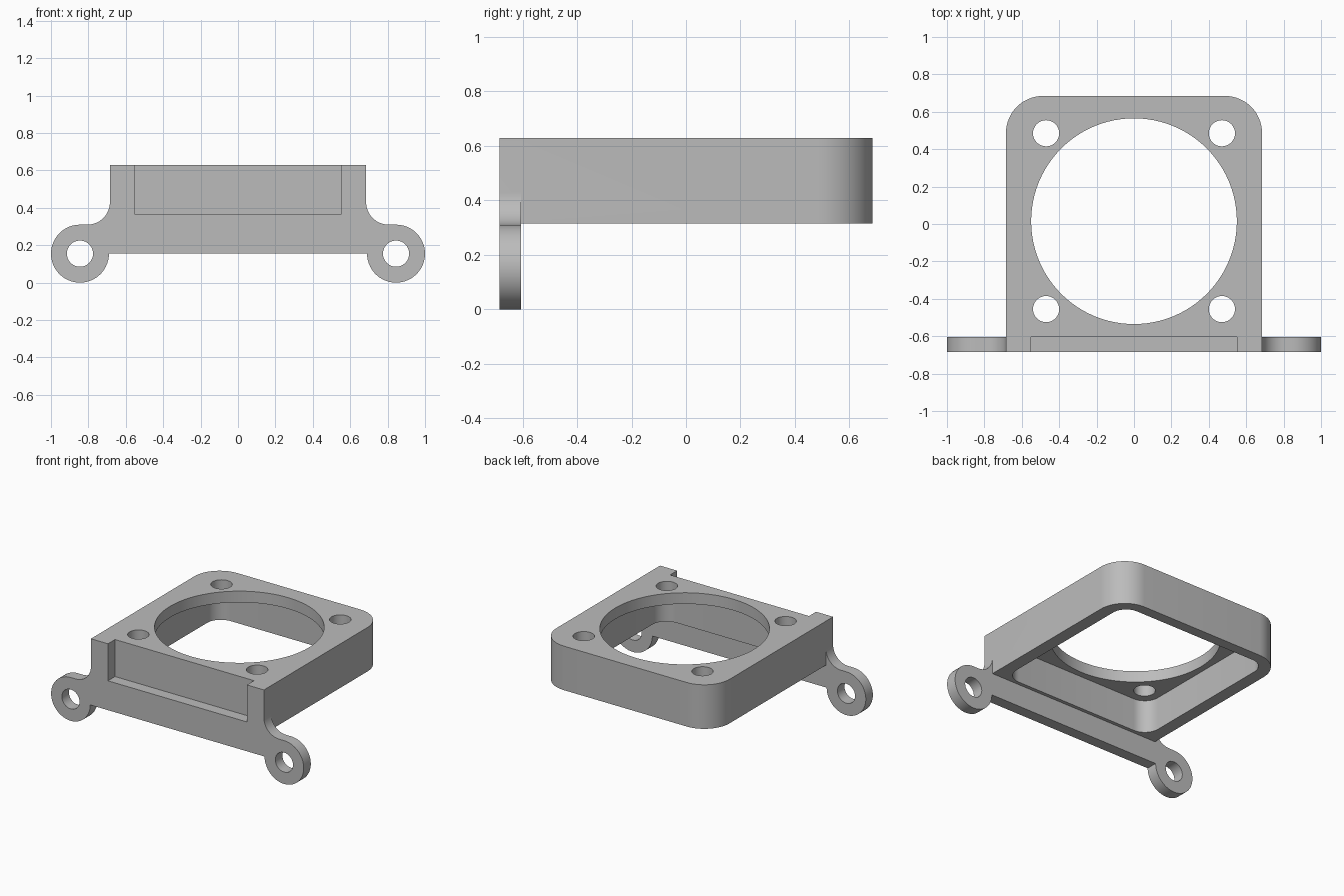
import bpy, bmesh
from math import cos, sin, pi, radians

if "Cube" in bpy.data.objects:
    bpy.data.objects.remove(bpy.data.objects["Cube"])

grey = bpy.data.materials.new("plain grey")
grey.use_nodes = True
grey.diffuse_color = (0.5, 0.5, 0.5, 1)
grey.node_tree.nodes["Principled BSDF"].inputs["Base Color"].default_value = (0.5, 0.5, 0.5, 1)

HALF, PLATE, TOP, FLOOR = 0.685, 0.08, 0.63, 0.315
FAN_Y = 0.015        # centre of the fan opening
BACK = PLATE - HALF  # rear face of the front bracket


def arc(cx, cy, r, start, end, n=16):
    """Points along an arc, angles in degrees."""
    angles = [radians(start + (end - start) * i / n) for i in range(n + 1)]
    return [(cx + r * cos(a), cy + r * sin(a)) for a in angles]


def circle(cx, cy, r, n):
    return arc(cx, cy, r, 0, 360, n)[:-1]


def prism(name, outline, low, high, along_y=False):
    """Extrude an outline along z, or an x-z outline along y."""
    bm = bmesh.new()
    place = (lambda p: (p[0], low, p[1])) if along_y else (lambda p: (p[0], p[1], low))
    face = bm.faces.new([bm.verts.new(place(p)) for p in outline])
    new = bmesh.ops.extrude_face_region(bm, geom=[face])["geom"]
    step = (0, high - low, 0) if along_y else (0, 0, high - low)
    bmesh.ops.translate(bm, vec=step, verts=[v for v in new if isinstance(v, bmesh.types.BMVert)])
    bmesh.ops.recalc_face_normals(bm, faces=bm.faces)
    mesh = bpy.data.meshes.new(name)
    bm.to_mesh(mesh)
    bm.free()
    mesh.materials.append(grey)
    obj = bpy.data.objects.new(name, mesh)
    bpy.context.collection.objects.link(obj)
    return obj


def combine(target, other, operation):
    """Apply a boolean and discard the second object."""
    mod = target.modifiers.new(operation, "BOOLEAN")
    mod.operation, mod.object, mod.solver = operation, other, "EXACT"
    bpy.context.view_layer.objects.active = target
    bpy.ops.object.modifier_apply(modifier=mod.name)
    bpy.data.objects.remove(other)


# Housing: square front corners, rounded back corners
R = 0.2
housing = prism("fan_mount",
                [(-HALF, -HALF), (HALF, -HALF)]
                + arc(HALF - R, HALF - R, R, 0, 90)
                + arc(R - HALF, HALF - R, R, 90, 180), FLOOR, TOP)

# Front bracket with filleted mounting ears
EAR_X, EAR_R, FILLET = 0.845, 0.155, 0.12
right_half = ([(HALF, EAR_R)]
              + arc(EAR_X, EAR_R, EAR_R, 180, 450, 40)
              + arc(HALF + FILLET, 2 * EAR_R + FILLET, FILLET, 270, 180)
              + [(HALF, TOP)])
outline = right_half + [(-x, z) for x, z in reversed(right_half)]
combine(housing, prism("front_bracket", outline, -HALF, BACK, True), "UNION")

# Fan pocket, open underneath
P, r = 0.595, 0.11
pocket = []
for i, (sx, sy) in enumerate([(1, 1), (-1, 1), (-1, -1), (1, -1)]):
    pocket += arc(sx * (P - r), FAN_Y + sy * (P - r), r, i * 90, i * 90 + 90, 10)
combine(housing, prism("pocket_cutter", pocket, 0.1, TOP - PLATE), "DIFFERENCE")

# Restore the bracket's lower edge behind which the pocket is clear, then cut the front recess
recess = [(-0.55, 0.365), (0.55, 0.365), (0.55, 0.8), (-0.55, 0.8)]
combine(housing, prism("recess_cutter", recess, -1, BACK, True), "DIFFERENCE")

# Fan opening and screw holes
combine(housing, prism("fan_opening_cutter", circle(0, FAN_Y, 0.55, 96), 0.4, 0.8), "DIFFERENCE")
for sx in (-1, 1):
    for sy in (-1, 1):
        hole = circle(sx * 0.47, FAN_Y + sy * 0.47, 0.07, 32)
        combine(housing, prism("screw_hole_cutter", hole, 0.4, 0.8), "DIFFERENCE")
    ear_hole = circle(sx * EAR_X, EAR_R, 0.07, 32)
    combine(housing, prism("ear_hole_cutter", ear_hole, -1, -0.5, True), "DIFFERENCE")

bpy.ops.object.select_all(action="DESELECT")
housing.select_set(True)
bpy.context.view_layer.objects.active = housing
bpy.ops.object.shade_smooth_by_angle(angle=radians(30))
